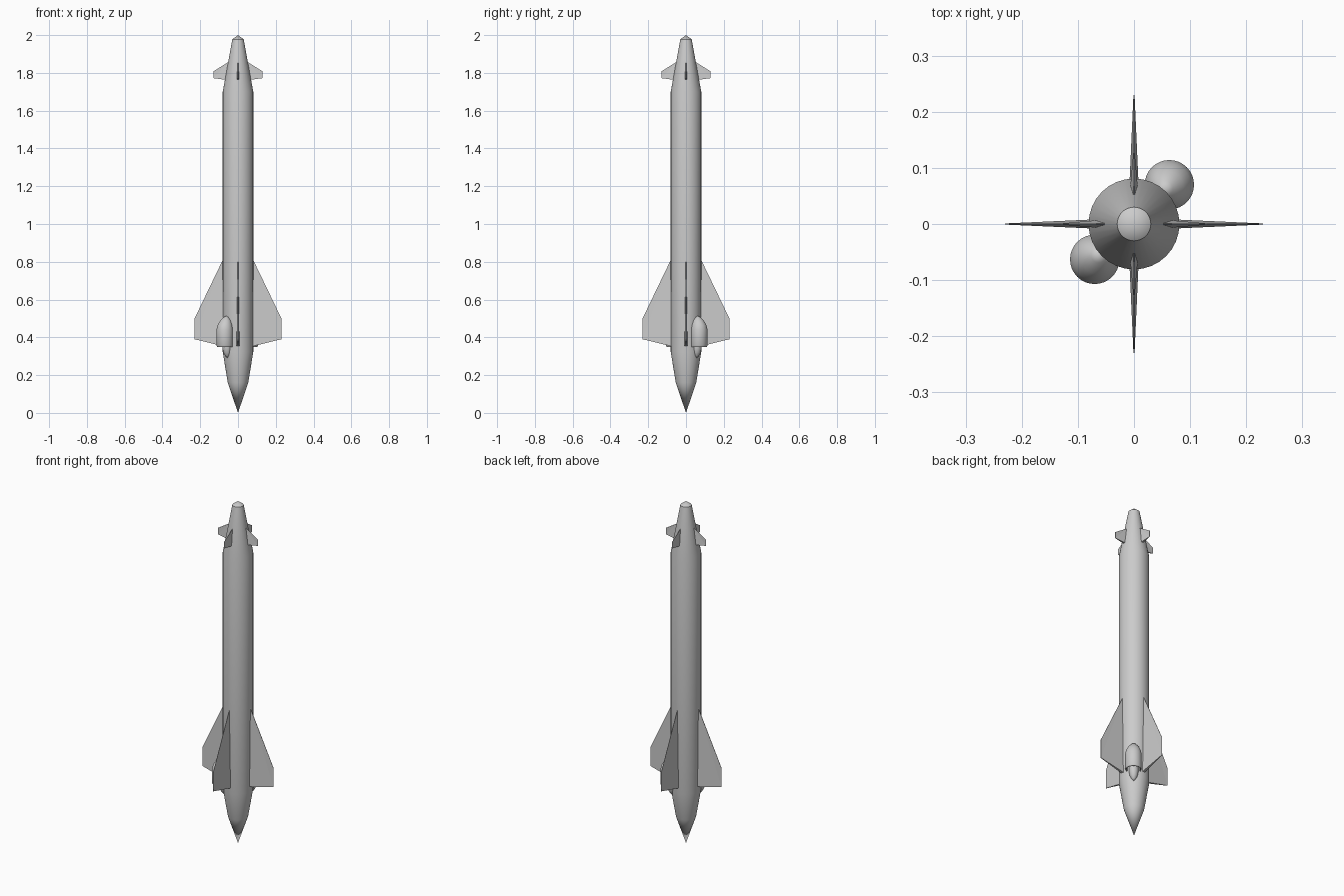
import bpy, bmesh, math
from mathutils import Matrix

if "Cube" in bpy.data.objects:
    bpy.data.objects.remove(bpy.data.objects["Cube"])

grey = bpy.data.materials.new("plain grey")
grey.diffuse_color = (0.6, 0.6, 0.6, 1)
grey.use_nodes = True
grey.node_tree.nodes["Principled BSDF"].inputs["Base Color"].default_value = grey.diffuse_color


def finish(name, bm, smooth=None):
    bmesh.ops.recalc_face_normals(bm, faces=bm.faces)
    me = bpy.data.meshes.new(name)
    bm.to_mesh(me)
    bm.free()
    me.materials.append(grey)
    ob = bpy.data.objects.new(name, me)
    bpy.context.collection.objects.link(ob)
    if smooth:
        bpy.ops.object.select_all(action='DESELECT')
        ob.select_set(True)
        bpy.context.view_layer.objects.active = ob
        bpy.ops.object.shade_smooth_by_angle(angle=math.radians(smooth))
    return ob


def lathe(name, rings, sides, smooth):
    """rings: (z, radius, centre x, centre y); zero radius makes a tip"""
    bm = bmesh.new()
    loops = []
    for z, r, cx, cy in rings:
        n = sides if r > 0 else 1
        loops.append([bm.verts.new((cx + r * math.cos(2 * math.pi * i / sides),
                                    cy + r * math.sin(2 * math.pi * i / sides), z))
                      for i in range(n)])
    for a, b in zip(loops, loops[1:]):
        for i in range(sides):
            j = (i + 1) % sides
            quad = [a[i % len(a)], a[j % len(a)], b[j % len(b)], b[i % len(b)]]
            bm.faces.new(list(dict.fromkeys(quad)))
    return finish(name, bm, smooth)


def fin(name, root_top, root_bot, tip_top, tip_bot, half, angle):
    """Wedge fin: sharp leading edge, thick trailing root, thin tip. Points are (radius, z)"""
    bm = bmesh.new()
    outline = [(root_top, 0.0012), (tip_top, 0.0005), (tip_bot, 0.001), (root_bot, half)]
    left, right = ([bm.verts.new((r, s * t, z)) for (r, z), t in outline] for s in (-1, 1))
    for side in (left, right):
        bm.faces.new((side[0], side[1], side[2]))
        bm.faces.new((side[0], side[2], side[3]))
    for i in range(4):
        j = (i + 1) % 4
        bm.faces.new((left[i], left[j], right[j], right[i]))
    bmesh.ops.rotate(bm, verts=bm.verts, cent=(0, 0, 0), matrix=Matrix.Rotation(angle, 3, 'Z'))
    finish(name, bm)


# Main body with tail cone and blunt nose
body = [(0, 0), (0.16, 0.054), (0.323, 0.081), (1.70, 0.081), (1.978, 0.030), (2.0, 0)]
lathe("body", [(z, r, 0, 0) for z, r in body], 32, 20)

# Four main fins and four nose fins
for k in range(4):
    a = k * math.pi / 2
    fin(f"main_fin_{k}", (0.078, 0.815), (0.074, 0.352), (0.23, 0.50), (0.23, 0.39), 0.008, a)
    fin(f"nose_fin_{k}", (0.050, 1.858), (0.062, 1.763), (0.13, 1.808), (0.13, 1.772), 0.007, a)

# Two side pods: (z, radius, shift towards the body)
shell = [(0.514, 0, 0.007), (0.507, 0.013, 0.007), (0.488, 0.029, 0.004), (0.465, 0.039, 0.001),
         (0.44, 0.044, 0), (0.358, 0.044, 0), (0.35, 0.041, 0.001), (0.352, 0.036, 0.002),
         (0.40, 0.034, 0.004), (0.402, 0, 0.006)]
spike = [(0.402, 0, 0.012), (0.40, 0.025, 0.012), (0.345, 0.025, 0.012),
         (0.32, 0.021, 0.013), (0.302, 0.012, 0.014), (0.289, 0, 0.014)]
for name, cx, cy, s in (("front", -0.070, -0.063, 1), ("back", 0.063, 0.070, -1)):
    for part, prof in (("pod_shell", shell), ("pod_spike", spike)):
        lathe(f"{name}_{part}", [(z, r, cx + s * d, cy + s * d) for z, r, d in prof], 32, 35)
